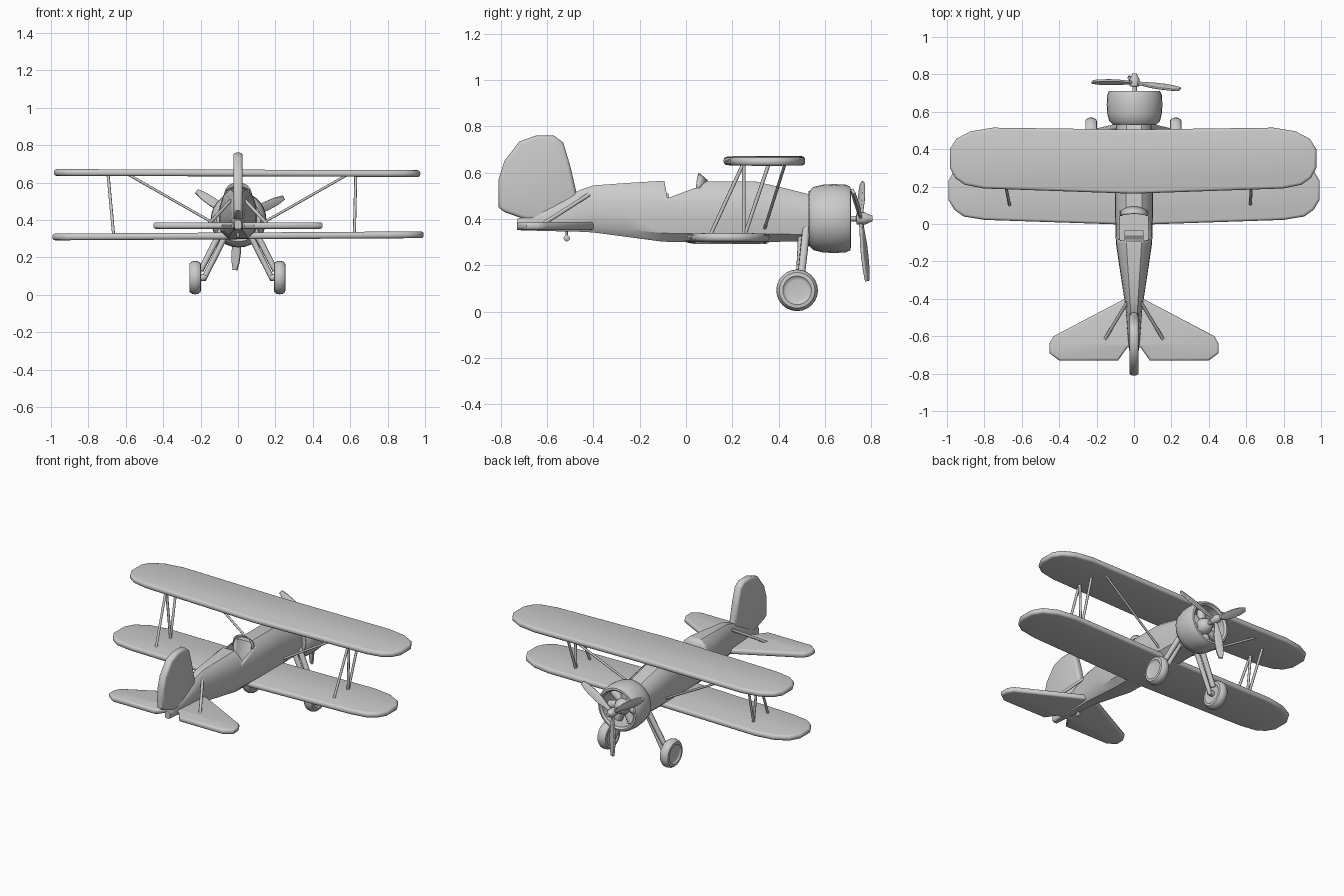
import bpy, bmesh
from math import sin, cos, pi, radians
from mathutils import Vector, Matrix

if "Cube" in bpy.data.objects:
    bpy.data.objects.remove(bpy.data.objects["Cube"])


def make(name, bm, angle=40, matrix=None):
    bmesh.ops.recalc_face_normals(bm, faces=bm.faces[:])
    me = bpy.data.meshes.new(name)
    if matrix:
        bm.transform(matrix)
    bm.to_mesh(me)
    bm.free()
    ob = bpy.data.objects.new(name, me)
    bpy.context.collection.objects.link(ob)
    bpy.ops.object.select_all(action='DESELECT')
    ob.select_set(True)
    bpy.context.view_layer.objects.active = ob
    bpy.ops.object.shade_smooth_by_angle(angle=radians(angle))
    return ob


def loft(name, rings, wrap=False, angle=40):
    bm = bmesh.new()
    vs = [[bm.verts.new(p) for p in r] for r in rings]
    n = len(vs[0])
    pairs = list(zip(vs, vs[1:])) + ([(vs[-1], vs[0])] if wrap else [])
    for a, b in pairs:
        for i in range(n):
            j = (i + 1) % n
            bm.faces.new((a[i], a[j], b[j], b[i]))
    if not wrap:
        bm.faces.new(vs[0])
        bm.faces.new(vs[-1])
    return make(name, bm, angle)


def lathe(name, profile, centre, axis='Y', n=24, wrap=False):
    # profile holds (radius, distance along axis)
    c, rings = Vector(centre), []
    for r, t in profile:
        ang = [2 * pi * i / n for i in range(n)]
        if axis == 'Y':
            rings.append([c + Vector((r * cos(a), t, r * sin(a))) for a in ang])
        else:
            rings.append([c + Vector((t, r * cos(a), r * sin(a))) for a in ang])
    return loft(name, rings, wrap)


def rod(name, p, q, r1, r2=None, n=8):
    p, q = Vector(p), Vector(q)
    rot = (q - p).to_track_quat('Z', 'Y')
    ring = lambda c, r: [c + rot @ Vector((r * cos(2 * pi * i / n), r * sin(2 * pi * i / n), 0)) for i in range(n)]
    return loft(name, [ring(p, r1), ring(q, r2 or r1)], angle=60)


def slab(name, outline, thick, bevel, matrix=None):
    # flat plate with rounded rim, thickness along local z
    bm = bmesh.new()
    f = bm.faces.new([bm.verts.new((x, y, -thick / 2)) for x, y in outline])
    top = bmesh.ops.extrude_face_region(bm, geom=[f])['geom']
    bmesh.ops.translate(bm, vec=(0, 0, thick), verts=[v for v in top if isinstance(v, bmesh.types.BMVert)])
    rim = [e for e in bm.edges if abs(e.verts[0].co.z - e.verts[1].co.z) < 1e-6]
    bmesh.ops.bevel(bm, geom=rim, offset=bevel, segments=3, profile=0.5, affect='EDGES')
    return make(name, bm, 40, matrix)


def mirrored(half):
    return half + [(-x, y) for x, y in reversed(half) if x > 0]


# wings
upper = [(0, .505), (.75, .515), (.87, .495), (.945, .455), (.98, .40), (.98, .30),
         (.95, .245), (.90, .21), (.80, .19), (0, .162)]
lower = [(0, .35), (.75, .36), (.87, .34), (.955, .295), (.993, .23), (.993, .13),
         (.96, .075), (.91, .04), (.80, .022), (0, -.005)]
slab("upper_wing", mirrored(upper), .036, .015,
     Matrix.Translation((-.005, 0, .651)) @ Matrix.Rotation(.003, 4, 'Y'))
slab("lower_wing", mirrored(lower), .036, .015,
     Matrix.Translation((0, 0, .315)) @ Matrix.Rotation(-.006, 4, 'Y'))

# fuselage: (y, half width, bottom, top)
sections = [(.54, .095, .305, .505), (.42, .10, .302, .535), (.30, .102, .30, .562), (.08, .102, .30, .562),
            (-.10, .097, .302, .565), (-.25, .075, .322, .556), (-.40, .052, .342, .545),
            (-.46, .044, .345, .525), (-.60, .033, .348, .45), (-.73, .02, .352, .40)]
shape = [(.55, 0), (.92, .14), (1, .4), (.97, .65), (.78, .88), (.42, 1)]
rings = []
for y, w, zb, zt in sections:
    half = [(w * a, zb + (zt - zb) * b) for a, b in shape]
    rings.append([(x, y, z) for x, z in half] + [(-x, y, z) for x, z in reversed(half)])
body = loft("fuselage", rings, angle=35)

# cockpit opening
notch = [(.065, .64), (.04, .535), (-.08, .49), (-.108, .64)]
well = [(.06, .60), (.06, .41), (-.085, .41), (-.085, .60)]
for nm, prof, w in (("notch_cutter", notch, .2), ("well_cutter", well, .075)):
    cut = loft(nm, [[(s * w, y, z) for y, z in prof] for s in (-1, 1)])
    cut.hide_render = True
    cut.hide_viewport = True
    cut.display_type = 'WIRE'
    m = body.modifiers.new(nm, 'BOOLEAN')
    m.operation, m.object, m.solver = 'DIFFERENCE', cut, 'EXACT'

# seat
loft("seat", [[(x, -.035, .41), (x, -.035, .44), (x, -.065, .44), (x, -.075, .51), (x, -.085, .51), (x, -.085, .41)]
              for x in (-.05, .05)])

# windshield
bm = bmesh.new()
lo, hi = [], []
for i in range(9):
    a = pi * i / 8
    lo.append(bm.verts.new((.08 * cos(a), .045 + .05 * sin(a), .515 + .052 * sin(a) ** .6 if 0 < i < 8 else .515)))
    hi.append(bm.verts.new((.07 * cos(a), .042 + .015 * sin(a), .53 + .07 * sin(a) ** .6 if 0 < i < 8 else .53)))
for i in range(8):
    bm.faces.new((lo[i], lo[i + 1], hi[i + 1], hi[i]))
m = make("windshield", bm).modifiers.new("thickness", 'SOLIDIFY')
m.thickness = .006

# fin and tailplane
fin = [(-.47, .50), (-.50, .63), (-.53, .73), (-.57, .76), (-.65, .76), (-.72, .735), (-.785, .65),
       (-.81, .57), (-.81, .45), (-.785, .43), (-.70, .40), (-.55, .385)]
slab("fin", fin, .05, .016, Matrix(((0, 0, 1, 0), (1, 0, 0, 0), (0, 1, 0, 0), (0, 0, 0, 1))))
tail = [(0, -.385), (.05, -.40), (.43, -.60), (.453, -.64), (.453, -.69), (.40, -.73), (.085, -.73), (.035, -.66), (0, -.66)]
slab("tailplane", mirrored(tail), .034, .013, Matrix.Translation((0, 0, .37)))

# engine cowling and radial engine
hub = Vector((.003, .755, .402))
lathe("cowling", [(.115, .53), (.136, .55), (.146, .59), (.149, .64), (.146, .69), (.137, .71),
                  (.125, .712), (.115, .70), (.118, .60), (.105, .535)], (.003, 0, .402), n=28, wrap=True)
lathe("engine_back", [(.118, .53), (.118, .56)], (.003, 0, .402))
lathe("crankcase", [(.05, .55), (.05, .66), (.035, .69), (.02, .70)], (.003, 0, .402), n=16)
for i in range(7):
    a = pi / 2 + 2 * pi * i / 7
    d = Vector((cos(a), 0, sin(a)))
    c = Vector((.003, .625, .402))
    rod(f"engine_cylinder_{i + 1}", c + d * .04, c + d * .112, .026, n=12)

# propeller
lathe("propeller_shaft", [(.012, -.07), (.012, -.02), (.026, -.018), (.026, .02), (.018, .035), (.012, .05)], hub, n=12)
blade = [(.010, 0), (.013, .05), (.024, .11), (.026, .17), (.022, .23), (.012, .272)]
for i, deg in enumerate((-94, 26, 146)):
    a = radians(deg)
    r = Vector((cos(a), -.09 * cos(a) - .10 * sin(a), sin(a))).normalized()
    w = r.cross(Vector((0, 1, 0))).normalized()
    frame = Matrix((w, r, w.cross(r))).transposed().to_4x4()
    slab(f"propeller_blade_{i + 1}", blade + [(-x, y) for x, y in reversed(blade)], .014, .004,
         Matrix.Translation(hub) @ frame @ Matrix.Rotation(radians(25), 4, 'Y'))

# landing gear and struts on both sides
tyre = [(.045, -.022), (.055, -.024), (.062, -.031), (.077, -.029), (.087, -.016), (.09, 0)]
tyre += [(r, -t) for r, t in reversed(tyre[:-1])]
for s, side in ((-1, "left"), (1, "right")):
    lathe(f"wheel_{side}", tyre, (s * .226 - .003, .48, .092), axis='X')
    rod(f"gear_leg_front_{side}", (s * .08, .52, .36), (s * .20, .495, .13), .018, .016)
    rod(f"gear_leg_rear_{side}", (s * .06, .50, .33), (s * .185, .485, .08), .016, .014)
    rod(f"axle_{side}", (s * .175, .483, .092), (s * .23, .48, .092), .018)
    xt, xb = (-.695, -.665) if s < 0 else (.63, .622)
    for nm, yt, yb in (("rear", .25, .10), ("diagonal", .25, .25), ("front", .36, .25)):
        rod(f"wing_strut_{nm}_{side}", (xt, yt, .645), (xb, yb, .32), .008)
    rod(f"wing_brace_{side}", (s * .59, .43, .645), (s * .09, .34, .36), .007)
    rod(f"tail_strut_{side}", (s * .038, -.42, .505), (s * .155, -.615, .38), .009)

# tail wheel
rod("tail_wheel_fork", (0, -.515, .36), (0, -.515, .315), .005)
lathe("tail_wheel", [(.008, -.009), (.014, -.005), (.014, .005), (.008, .009)], (0, -.515, .317), axis='X', n=12)
